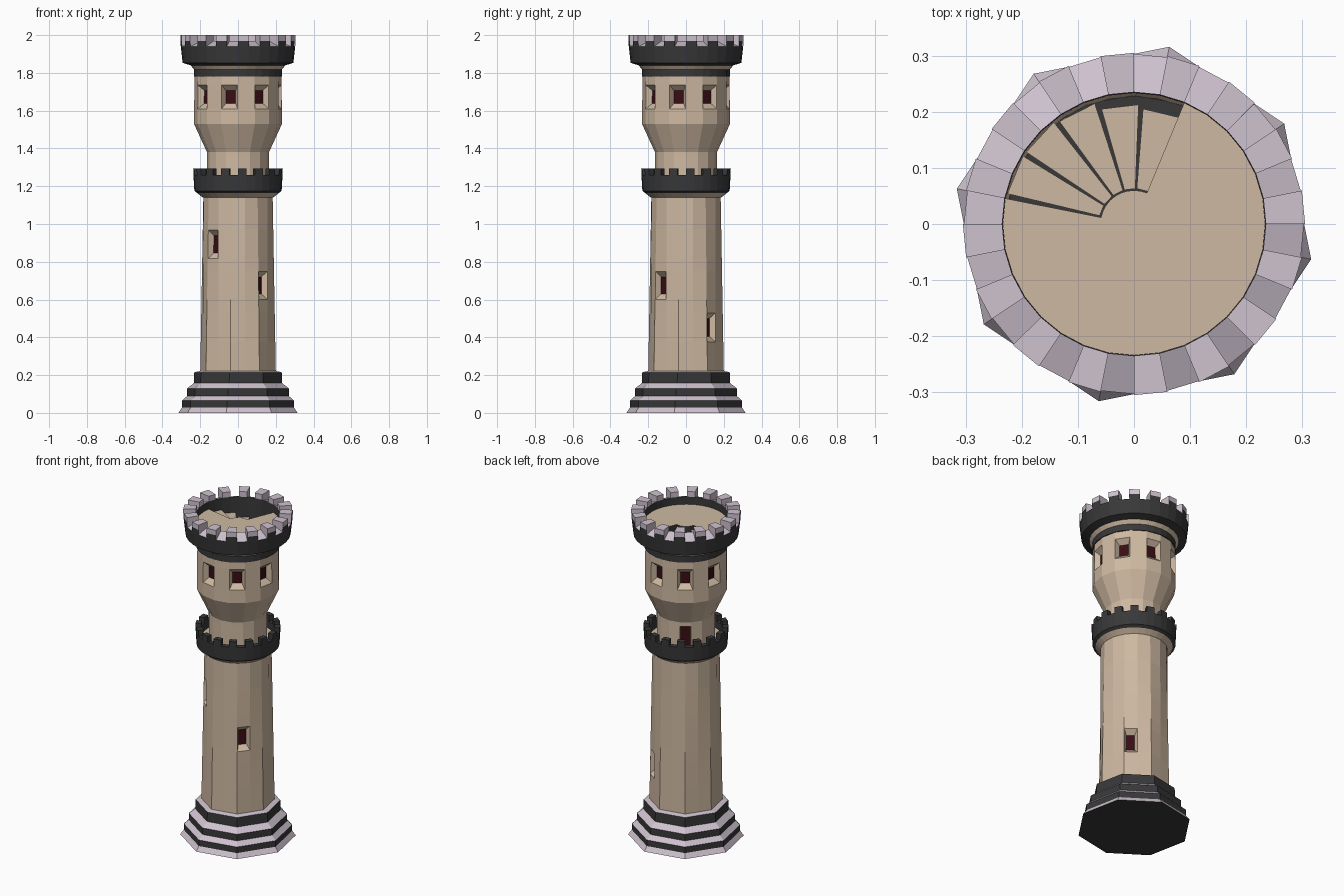
import bpy, bmesh, math
from mathutils import Vector

if "Cube" in bpy.data.objects:
    bpy.data.objects.remove(bpy.data.objects["Cube"])

# Colours
COLOURS = [("tan_stone", (0.62, 0.485, 0.36)), ("dark_stone", (0.04, 0.04, 0.042)),
           ("pale_lilac_stone", (0.62, 0.54, 0.62)), ("dark_red_opening", (0.04, 0.004, 0.007))]
MATS = []
for n, c in COLOURS:
    m = bpy.data.materials.new(n)
    m.diffuse_color = (*c, 1)
    m.use_nodes = True
    m.node_tree.nodes["Principled BSDF"].inputs["Base Color"].default_value = m.diffuse_color
    MATS.append(m)
TAN, DARK, LILAC, RED = range(4)


def pt(r, z, deg):
    a = math.radians(deg)
    return Vector((r * math.cos(a), r * math.sin(a), z))


def wedge(bm, a0, a1, sec0, sec1=None, cap=None):
    """Sweep a section of (radius, z, colour of next edge) from a0 to a1 degrees."""
    sec1 = sec1 or sec0
    v0 = [bm.verts.new(pt(r, z, a0)) for r, z, _ in sec0]
    v1 = [bm.verts.new(pt(r, z, a1)) for r, z, _ in sec1]
    count = len(sec0)
    for i in range(count):
        m, j = sec0[i][2], (i + 1) % count
        if m is not None:
            bm.faces.new((v0[i], v1[i], v1[j], v0[j])).material_index = m
    if cap is not None:
        bm.faces.new(v0).material_index = cap
        bm.faces.new(v1[::-1]).material_index = cap


def lathe(bm, sec, n, start=0.0, sec_odd=None):
    s = (sec, sec_odd or sec)
    step = 360 / n
    for k in range(n):
        wedge(bm, start + k * step, start + (k + 1) * step, s[k % 2], s[(k + 1) % 2])
    bmesh.ops.remove_doubles(bm, verts=bm.verts[:], dist=1e-5)


def finish(bm, name):
    bmesh.ops.remove_doubles(bm, verts=bm.verts[:], dist=1e-5)
    me = bpy.data.meshes.new(name)
    for m in MATS:
        me.materials.append(m)
    bm.to_mesh(me)
    bm.free()
    ob = bpy.data.objects.new(name, me)
    bpy.context.collection.objects.link(ob)
    return ob


def opening(bm, deg, z0, z1, margin, splay, depth, zscale=1.0):
    """Recess the wall face looking toward deg between z0 and z1."""
    d = pt(1, 0, deg)
    for f in bm.faces[:]:
        c = f.calc_center_median()
        flat = Vector((c.x, c.y, 0))
        if z0 < c.z < z1 and flat.length > 0.05 and flat.normalized().dot(d) > 0.99:
            f.normal_update()
            bmesh.ops.inset_individual(bm, faces=[f], thickness=margin, depth=0)
            bmesh.ops.inset_individual(bm, faces=[f], thickness=splay, depth=-depth)
            f.material_index = RED
            for v in f.verts:
                v.co.z = c.z + (v.co.z - c.z) * zscale


# Stepped octagonal base
bm = bmesh.new()
lathe(bm, [(0, 0, DARK), (0.322, 0, LILAC), (0.302, 0.028, DARK), (0.302, 0.065, LILAC),
           (0.274, 0.09, DARK), (0.274, 0.13, LILAC), (0.238, 0.158, DARK),
           (0.236, 0.215, LILAC), (0.195, 0.224, None)], 8, -11.25)
finish(bm, "stepped_base")

# Shaft: octagon at the foot blending to sixteen sides, three slit windows
bm = bmesh.new()
even, odd = [], []
for z in (0.215, 0.375, 0.53, 0.60, 0.75, 0.815, 0.97, 1.15):
    t = (z - 0.215) / 0.935
    c = None if z == 1.15 else TAN
    even.append((0.204 + t * (0.187 - 0.204), z, c))
    odd.append((0.1885 + t * (0.187 - 0.1885), z, c))
lathe(bm, even, 16, -11.25, odd)
for deg, z0, z1 in ((45, 0.375, 0.53), (-45, 0.60, 0.75), (-135, 0.815, 0.97)):
    opening(bm, deg, z0, z1, 0.002, 0.019, 0.03, 0.75)
finish(bm, "shaft")

# Lower balcony with merlons
bm = bmesh.new()
lathe(bm, [(0.186, 1.14, TAN), (0.215, 1.163, DARK), (0.231, 1.175, DARK), (0.236, 1.26, DARK),
           (0.205, 1.26, DARK), (0.205, 1.215, TAN), (0.155, 1.215, None)], 32)
for k in range(16):
    wedge(bm, k * 22.5, k * 22.5 + 11.25,
          [(0.236, 1.26, DARK), (0.237, 1.295, DARK), (0.205, 1.295, DARK), (0.205, 1.26, None)],
          cap=DARK)
finish(bm, "balcony")

# Neck and flared upper chamber with door and eight windows
bm = bmesh.new()
lathe(bm, [(0.165, 1.215, TAN), (0.164, 1.355, TAN), (0.164, 1.38, TAN), (0.233, 1.53, TAN),
           (0.232, 1.608, TAN), (0.231, 1.737, TAN), (0.229, 1.83, None)], 16)
opening(bm, 123.75, 1.215, 1.355, 0.002, 0.003, 0.01)
for k in range(8):
    opening(bm, -11.25 + 45 * k, 1.608, 1.737, 0.003, 0.023, 0.03, 0.75)
finish(bm, "upper_chamber")

# Crown ring with sloped gaps and pale merlons
bm = bmesh.new()
lathe(bm, [(0.227, 1.81, TAN), (0.25, 1.84, DARK), (0.293, 1.853, DARK), (0.303, 1.94, LILAC),
           (0.235, 1.968, DARK), (0.233, 1.78, DARK), (0, 1.78, None)], 32)
for k in range(16):
    wedge(bm, k * 22.5, k * 22.5 + 11.25,
          [(0.303, 1.94, DARK), (0.305, 1.97, LILAC), (0.305, 2.0, LILAC), (0.235, 2.0, LILAC),
           (0.235, 1.968, None)], cap=LILAC)
finish(bm, "crown")

# Roof floor with an open stair well
FLOOR, LOW, HUB = 1.922, 1.78, 0.06
bm = bmesh.new()
for k in range(32):
    if 6 <= k < 15:
        sec = [(HUB, LOW, DARK), (HUB, FLOOR, TAN), (0, FLOOR, None)]
    else:
        sec = [(0.234, FLOOR, TAN), (0, FLOOR, None)]
    wedge(bm, k * 11.25, (k + 1) * 11.25, sec)
for deg in (67.5, 168.75):
    ends = [pt(HUB, LOW, deg), pt(0.234, LOW, deg), pt(0.234, FLOOR, deg), pt(HUB, FLOOR, deg)]
    bm.faces.new([bm.verts.new(p) for p in ends]).material_index = DARK
finish(bm, "roof_floor")

# Winding steps going down clockwise
bm = bmesh.new()
for k, rad in enumerate((0.232, 0.231, 0.226, 0.213, 0.206)):
    a1 = 168.75 - k * 20.25
    z = FLOOR - 0.024 * (k + 1)
    wedge(bm, a1 - 20.25, a1 - 2.2,
          [(0.063, LOW, DARK), (rad, LOW, DARK), (rad, z, TAN), (0.063, z, DARK)], cap=DARK)
finish(bm, "stairs")
